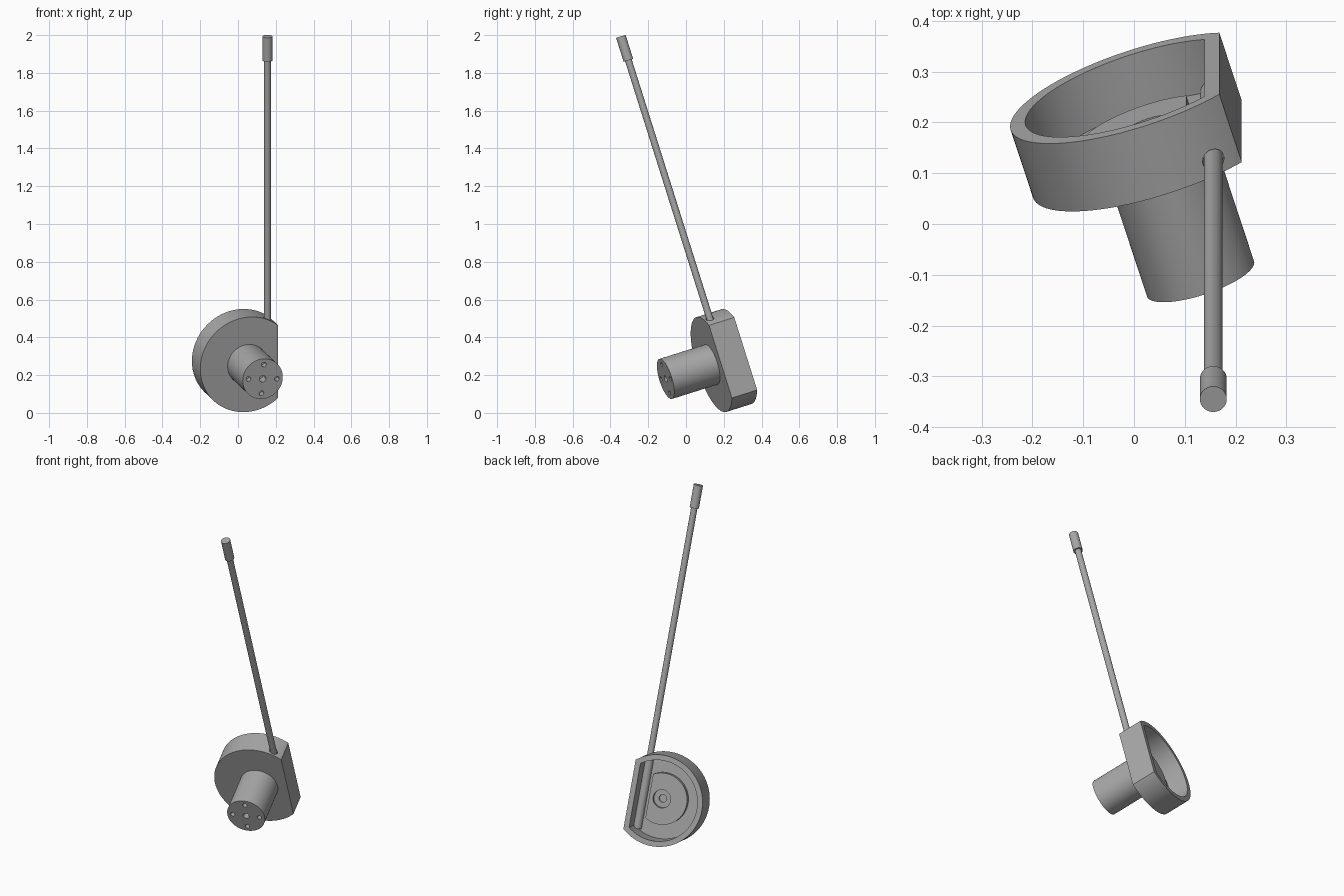
import bpy, bmesh, math
from mathutils import Matrix, Vector

cube = bpy.data.objects.get("Cube")
if cube:
    bpy.data.objects.remove(cube, do_unlink=True)

grey = bpy.data.materials.new("plain_grey")
grey.use_nodes = True
colour = (0.39, 0.39, 0.39, 1)
grey.diffuse_color = colour
grey.node_tree.nodes["Principled BSDF"].inputs["Base Color"].default_value = colour

# Local frame: x toward the flat side, y toward the open back, z along the rod
TILT = math.radians(17.5)
FRAME = (Matrix.Translation((0.051, 0.134, 0.256))
         @ Matrix.Rotation(TILT, 4, 'X') @ Matrix.Rotation(TILT, 4, 'Z'))


def finish(name, bm):
    bmesh.ops.recalc_face_normals(bm, faces=bm.faces)
    mesh = bpy.data.meshes.new(name)
    bm.to_mesh(mesh)
    bm.free()
    mesh.materials.append(grey)
    mesh.shade_smooth()
    mesh.set_sharp_from_angle(angle=math.radians(30))
    obj = bpy.data.objects.new(name, mesh)
    bpy.context.scene.collection.objects.link(obj)
    obj.matrix_world = FRAME
    return obj


def outline(radius, flat, steps=96):
    """Circle in x and z, cut straight at x = flat."""
    a = math.acos(flat / radius) if flat < radius else 0
    count = steps + 1 if a else steps
    angles = [a + (2 * math.pi - 2 * a) * i / steps for i in range(count)]
    return [(radius * math.cos(t), radius * math.sin(t)) for t in angles]


def loft(name, sections):
    """Join (radius, flat, depth) outlines and cap both ends."""
    bm = bmesh.new()
    rings = [[bm.verts.new((x, y, z)) for x, z in outline(r, flat)]
             for r, flat, y in sections]
    for a, b in zip(rings, rings[1:]):
        for i in range(len(a)):
            j = (i + 1) % len(a)
            bm.faces.new((a[i], a[j], b[j], b[i]))
    bm.faces.new(rings[0])
    bm.faces.new(rings[-1])
    return finish(name, bm)


def rod(name, radius, start, end, segments=32):
    a, b = Vector(start), Vector(end)
    bm = bmesh.new()
    turn = (b - a).to_track_quat('Z', 'Y').to_matrix().to_4x4()
    bmesh.ops.create_cone(bm, cap_ends=True, segments=segments, radius1=radius,
                          radius2=radius, depth=(b - a).length,
                          matrix=Matrix.Translation((a + b) / 2) @ turn)
    return finish(name, bm)


def cut(obj, cutter):
    cutter.hide_render = True
    mod = obj.modifiers.new("cut", 'BOOLEAN')
    mod.operation = 'DIFFERENCE'
    mod.solver = 'EXACT'
    mod.object = cutter
    bpy.context.view_layer.update()
    graph = bpy.context.evaluated_depsgraph_get()
    mesh = bpy.data.meshes.new_from_object(obj.evaluated_get(graph))
    obj.modifiers.clear()
    obj.data = mesh
    bpy.data.objects.remove(cutter, do_unlink=True)
    mesh.shade_smooth()
    mesh.set_sharp_from_angle(angle=math.radians(30))


R, FLAT, DEPTH, WALL, FLOOR = 0.263, 0.169, 0.147, 0.031, 0.035
ROD_X, ROD_Y = 0.12, 0.031

# Open-backed housing with one flat side
housing = loft("housing", [(R, FLAT, 0), (R, FLAT, DEPTH),
                           (R - WALL, FLAT - WALL, DEPTH),
                           (R - WALL, FLAT - WALL, FLOOR)])
cut(housing, rod("rod_hole", 0.021, (ROD_X, ROD_Y, 0.18), (ROD_X, ROD_Y, 0.3)))

# Raised pad on the housing floor, with a stepped centre hole
pad = loft("floor_pad", [(0.148, 0.075, FLOOR - 0.015), (0.148, 0.075, 0.065)])
cut(pad, rod("pad_recess", 0.052, (0, 0.045, 0), (0, 0.1, 0)))
cut(pad, rod("pad_hole", 0.022, (0, 0.025, 0), (0, 0.1, 0)))

# Motor barrel with five holes in its end
END = -0.266
barrel = rod("barrel", 0.111, (0, 0.005, 0), (0, END, 0), 96)
cut(barrel, rod("shaft_hole", 0.018, (0, END - 0.05, 0), (0, END + 0.06, 0)))
for k in range(4):
    a = math.radians(90 * k - 5)
    x, z = 0.079 * math.cos(a), 0.079 * math.sin(a)
    cut(barrel, rod("screw_hole", 0.013, (x, END - 0.05, z), (x, END + 0.04, z)))

# Long rod with its end cap and the holder inside the housing
rod("long_rod", 0.0183, (ROD_X, ROD_Y, 0.15), (ROD_X, ROD_Y, 1.7))
rod("end_cap", 0.0265, (ROD_X, ROD_Y, 1.668), (ROD_X, ROD_Y, 1.801))
rod("rod_holder", 0.0265, (ROD_X, ROD_Y, -0.2), (ROD_X, ROD_Y, 0.2))
